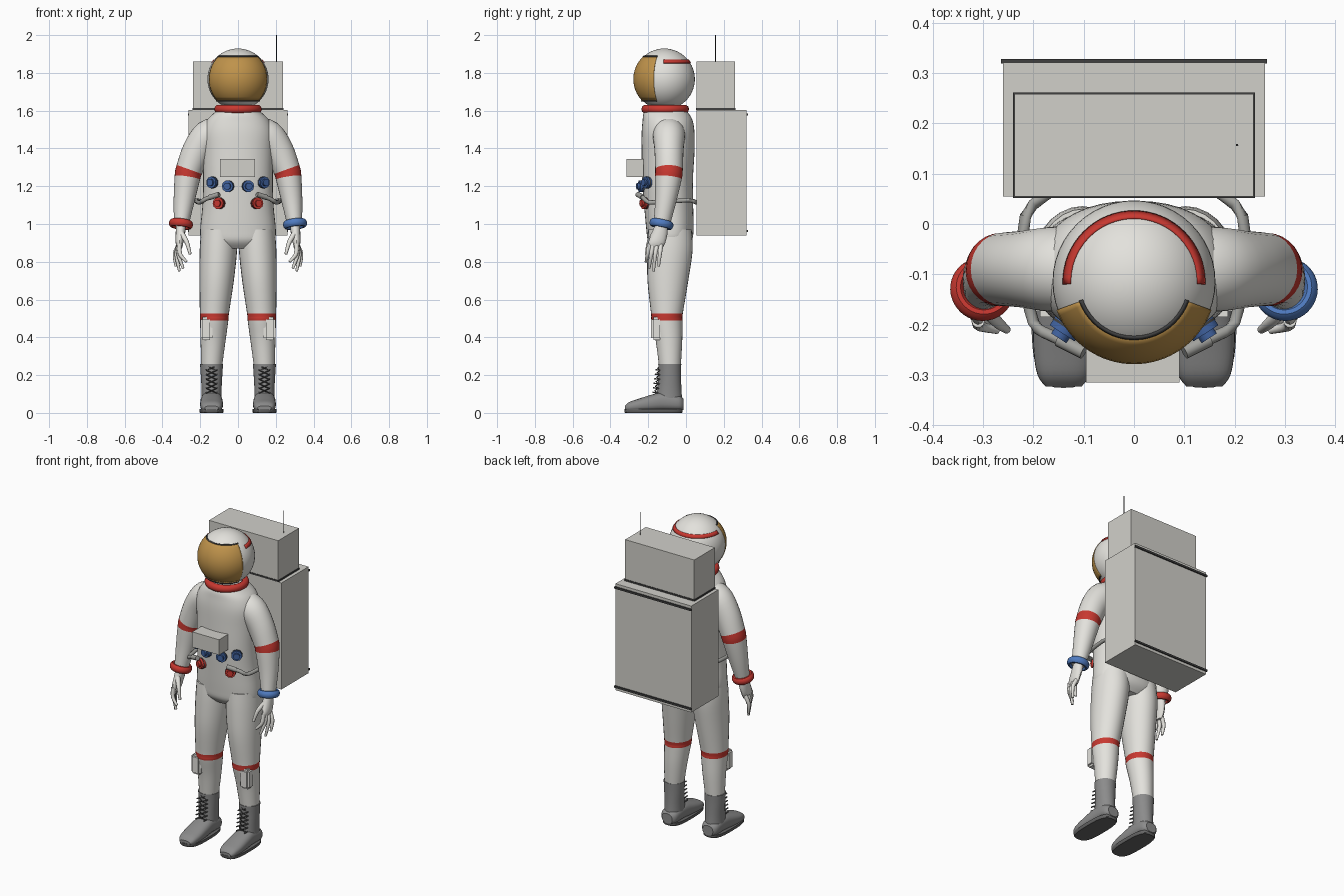
import bpy, bmesh, math
from mathutils import Vector

old = bpy.data.objects.get("Cube")
if old:
    bpy.data.objects.remove(old)


def material(name, r, g, b):
    m = bpy.data.materials.new(name)
    m.use_nodes = True
    m.diffuse_color = (r, g, b, 1)
    node = next(n for n in m.node_tree.nodes if n.type == 'BSDF_PRINCIPLED')
    node.inputs["Base Color"].default_value = (r, g, b, 1)
    node.inputs["Roughness"].default_value = 0.6
    return m


SUIT = material("suit white", .77, .76, .72)
PACK = material("pack grey", .64, .63, .59)
RED = material("signal red", .58, .04, .03)
BLUE = material("ring blue", .08, .2, .53)
NAVY = material("connector blue", .05, .12, .34)
GOLD = material("visor gold", .52, .29, .07)
BOOT = material("boot grey", .26, .26, .26)
SOLE = material("sole grey", .13, .13, .13)
HOSE = material("hose grey", .36, .36, .34)
TRIM = material("dark trim", .05, .05, .05)


def finish(name, bm, mats, smooth=True):
    bmesh.ops.recalc_face_normals(bm, faces=bm.faces)
    mesh = bpy.data.meshes.new(name)
    bm.to_mesh(mesh)
    bm.free()
    for m in mats:
        mesh.materials.append(m)
    obj = bpy.data.objects.new(name, mesh)
    bpy.context.collection.objects.link(obj)
    if smooth:
        bpy.ops.object.select_all(action='DESELECT')
        obj.select_set(True)
        bpy.context.view_layer.objects.active = obj
        bpy.ops.object.shade_smooth_by_angle(angle=math.radians(40))
    return obj


def spline(rows, steps):
    """Smoothly fill in rows; yields (row, segment index)."""
    out = []
    for i in range(len(rows) - 1):
        a, b, c, d = rows[max(i - 1, 0)], rows[i], rows[i + 1], rows[min(i + 2, len(rows) - 1)]
        for k in range(steps):
            t = k / steps
            out.append(([q + t / 2 * (r - p + t * (2 * p - 5 * q + 4 * r - s + t * (3 * (q - r) + s - p)))
                         for p, q, r, s in zip(a, b, c, d)], i))
    return out + [(rows[-1], len(rows) - 2)]


def loft(name, rows, mats, axes=None, side=1, steps=4, sides=28, band=None, power=1.0):
    """Skin elliptical rings (x, y, z, r1, r2) along a path."""
    bm = bmesh.new()
    data = spline(rows, steps)
    pts = [Vector(r[:3]) for r, _ in data]
    rings = []
    for i, (r, _) in enumerate(data):
        if axes:
            u, v = Vector(axes[0]), Vector(axes[1])
        else:
            t = (pts[min(i + 1, len(pts) - 1)] - pts[max(i - 1, 0)]).normalized()
            u = t.cross(Vector((0, 1, 0)) if abs(t.y) < .9 else Vector((0, 0, 1))).normalized()
            v = u.cross(t)
        ring = []
        for k in range(sides):
            a = math.tau * k / sides
            c, s = (math.copysign(abs(f(a)) ** power, f(a)) for f in (math.cos, math.sin))
            p = pts[i] + u * r[3] * c + v * r[4] * s
            ring.append(bm.verts.new((p.x * side, p.y, p.z)))
        rings.append(ring)
    for i in range(len(rings) - 1):
        for k in range(sides):
            n = (k + 1) % sides
            f = bm.faces.new((rings[i][k], rings[i][n], rings[i + 1][n], rings[i + 1][k]))
            f.material_index = 1 if data[i][1] == band else 0
    bm.faces.new(rings[0])
    bm.faces.new(rings[-1])
    return finish(name, bm, mats)


def tube(name, path, r, mat, side=1, steps=1, sides=12):
    return loft(name, [(*p, r, r) for p in path], [mat], None, side, steps, sides)


def box(name, x, y, z, mat, bevel=0):
    bm = bmesh.new()
    bmesh.ops.create_cube(bm, size=1)
    for v in bm.verts:
        v.co = [lo + (c + .5) * (hi - lo) for c, (lo, hi) in zip(v.co, (x, y, z))]
    if bevel:
        bmesh.ops.bevel(bm, geom=bm.edges[:], offset=bevel, segments=2, affect='EDGES')
    return finish(name, bm, [mat], bool(bevel))


def ring(name, centre, R, r, mat, normal=(0, 0, 1), stretch=1.0):
    """Torus band round an axis."""
    bm = bmesh.new()
    q = Vector((0, 0, 1)).rotation_difference(Vector(normal))
    grid = []
    for i in range(40):
        a = math.tau * i / 40
        row = []
        for j in range(10):
            b = math.tau * j / 10
            d = R + r * math.cos(b)
            p = Vector((d * math.cos(a), d * math.sin(a), stretch * r * math.sin(b)))
            row.append(bm.verts.new(q @ p + Vector(centre)))
        grid.append(row)
    for i in range(40):
        for j in range(10):
            a, b = (i + 1) % 40, (j + 1) % 10
            bm.faces.new((grid[i][j], grid[a][j], grid[a][b], grid[i][b]))
    return finish(name, bm, [mat])


HEAD, RAD = Vector((0, -.115, 1.767)), .162


def head_patch(name, az, z, lift, mat, nu=32, nv=12):
    """Thin shell on the helmet; azimuth in degrees from the front."""
    bm = bmesh.new()
    R = RAD + lift
    e = [math.asin((h - HEAD.z) / R) for h in z]
    grid = []
    for i in range(nu + 1):
        a = math.radians(az[0] + (az[1] - az[0]) * i / nu)
        row = []
        for j in range(nv + 1):
            b = e[0] + (e[1] - e[0]) * j / nv
            d = Vector((math.sin(a) * math.cos(b), -math.cos(a) * math.cos(b), math.sin(b)))
            row.append(bm.verts.new(HEAD + d * R))
        grid.append(row)
    for i in range(nu):
        for j in range(nv):
            bm.faces.new((grid[i][j], grid[i + 1][j], grid[i + 1][j + 1], grid[i][j + 1]))
    obj = finish(name, bm, [mat])
    mod = obj.modifiers.new("shell", 'SOLIDIFY')
    mod.thickness, mod.offset = lift + .002, -1


# Helmet, visor, rim and stripe
bm = bmesh.new()
bmesh.ops.create_uvsphere(bm, u_segments=48, v_segments=28, radius=RAD)
bmesh.ops.translate(bm, verts=bm.verts, vec=HEAD)
finish("helmet", bm, [SUIT])
head_patch("visor", (-70, 70), (1.655, 1.888), .002, GOLD)
head_patch("visor_top_rim", (-71, 71), (1.886, 1.891), .004, TRIM, nv=1)
head_patch("visor_bottom_rim", (-71, 71), (1.651, 1.655), .003, TRIM, nv=1)
head_patch("helmet_stripe", (88, 272), (1.853, 1.872), .004, RED, nv=2)
ring("neck_ring", (0, -.11, 1.608), .105, .021, RED, stretch=1.1)

# Torso
FLAT = ((1, 0, 0), (0, 1, 0))
loft("torso", [(0, -.11, 1.61, .1, .1), (0, -.105, 1.585, .13, .12), (0, -.097, 1.545, .168, .133),
               (0, -.095, 1.48, .19, .14), (0, -.095, 1.38, .188, .14), (0, -.098, 1.24, .184, .135),
               (0, -.092, 1.1, .188, .13), (0, -.085, .97, .2, .125), (0, -.085, .91, .19, .115),
               (0, -.085, .87, .13, .08)], [SUIT], FLAT, sides=40, power=.9)
box("chest_box", (-.095, .09), (-.315, -.225), (1.25, 1.345), PACK)

for s, label in ((1, "left"), (-1, "right")):
    # Arm with stripe and wrist ring
    loft(label + "_arm", [(.08, -.09, 1.5, .07, .08), (.155, -.09, 1.468, .085, .085),
                          (.215, -.09, 1.39, .079, .077), (.258, -.09, 1.288, .071, .073),
                          (.268, -.093, 1.245, .068, .071), (.286, -.108, 1.12, .055, .056),
                          (.301, -.13, .99, .038, .042)],
         [SUIT, RED], side=s, band=3)
    ring(label + "_wrist_ring", (s * .302, -.13, 1.0), .05, .014, BLUE if s > 0 else RED,
         (s * .12, -.2, -1), 1.5)
    # Hand
    loft(label + "_palm", [(.301, -.13, 1.0, .026, .032), (.305, -.14, .95, .025, .042),
                           (.31, -.155, .9, .02, .045), (.308, -.162, .87, .012, .036)],
         [SUIT], FLAT, s, sides=16)
    for n, (ry, tx, ty, tz) in {"index": (-.193, .272, -.212, .8), "middle": (-.173, .29, -.195, .765),
                                "ring": (-.153, .31, -.172, .75), "little": (-.132, .328, -.145, .775)}.items():
        loft(f"{label}_{n}_finger", [(.31, ry, .895, .013, .013), ((.325 + tx) / 2 + .008, (ry + ty) / 2, .84, .011, .011),
                                     (tx, ty, tz, .007, .007)], [SUIT], side=s, sides=10)
    loft(label + "_thumb", [(.3, -.165, .95, .016, .016), (.272, -.195, .905, .012, .012),
                            (.253, -.21, .84, .008, .008)], [SUIT], side=s, sides=10)

    # Leg with stripe and shin pocket
    loft(label + "_leg", [(.1, -.085, .97, .095, .115), (.104, -.085, .86, .099, .12),
                          (.113, -.096, .7, .091, .108), (.125, -.101, .525, .077, .084),
                          (.126, -.101, .49, .075, .082), (.132, -.09, .38, .066, .07),
                          (.14, -.085, .24, .055, .057)],
         [SUIT, RED], FLAT, s, band=3)
    xs = sorted((s * .135, s * .199))
    box(label + "_shin_pocket", xs, (-.185, -.125), (.385, .507), SUIT, .012)

    # Boot: shaft, cuff, foot, sole and laces
    loft(label + "_boot_shaft", [(.14, -.086, .26, .061, .061), (.14, -.086, .2, .057, .06),
                                 (.14, -.088, .12, .053, .064), (.14, -.09, .05, .054, .072)],
         [BOOT], FLAT, s)
    loft(label + "_boot_foot", [(.14, -.014, .045, .035, .03), (.14, -.04, .052, .053, .042),
                                (.14, -.12, .06, .057, .05), (.14, -.18, .052, .06, .045),
                                (.14, -.25, .04, .06, .035), (.14, -.3, .032, .052, .026),
                                (.14, -.323, .025, .036, .012)],
         [BOOT], ((1, 0, 0), (0, 0, 1)), s, power=.8)
    loft(label + "_boot_sole", [(.14, -.172, 0, .06, .15), (.14, -.172, .005, .064, .154),
                                (.14, -.172, .02, .064, .154)],
         [SOLE], FLAT, s, steps=1, sides=40, power=.65)
    for i in range(6):
        z = .105 + i * .024
        y = -.165 + i * .003
        for k, d in enumerate((-1, 1)):
            tube(f"{label}_lace_{i}_{k}", [(.14 - d * .026, y + .014, z), (.14, y, z + .012),
                                           (.14 + d * .026, y + .014, z + .024)], .003, TRIM, s, sides=6)
            tube(f"{label}_lace_hook_{i}_{k}", [(.14 + d * .026, y + .02, z), (.14 + d * .028, y - .012, z + .004)],
                 .004, SOLE, s, sides=6)

    # Chest connectors, turned out from the body
    for n, x, y, z, mat in (("inner", .05, -.225, 1.2, NAVY), ("outer", .13, -.197, 1.22, NAVY),
                            ("lower", .096, -.207, 1.11, RED)):
        d = Vector((x * .8, -.16, 0)).normalized()
        p = Vector((x, y, z))
        tube(f"{label}_{n}_connector", [p - d * .02, p + d * .024], .031, mat, s, sides=10)
        tube(f"{label}_{n}_connector_cap", [p + d * .02, p + d * .036], .019, mat, s, sides=10)
        tube(f"{label}_{n}_connector_groove", [p + d * .006, p + d * .011], .0325, TRIM, s, sides=10)
    # Hose running round the waist to the pack
    tube(label + "_hose", [(.1, -.25, 1.155), (.165, -.222, 1.135), (.2, -.195, 1.115), (.217, -.1, 1.118),
                           (.216, .015, 1.125), (.165, .065, 1.11)], .0115, HOSE, s, 3)
    tube(label + "_hose_end", [(.1, -.255, 1.157), (.15, -.23, 1.141)], .014, HOSE, s)

# Backpack with trim rails and aerial
box("pack_main", (-.261, .261), (.055, .321), (.94, 1.603), PACK)
box("pack_upper", (-.238, .238), (.055, .259), (1.603, 1.86), PACK)
box("pack_upper_rail", (-.241, .241), (.052, .262), (1.604, 1.614), TRIM)
for n, z in (("top", 1.58), ("bottom", .963)):
    box(f"pack_{n}_rail", (-.265, .265), (.319, .328), (z - .006, z + .006), TRIM)
tube("aerial", [(.205, .157, 1.855), (.205, .157, 2.0)], .0025, TRIM, sides=8)
